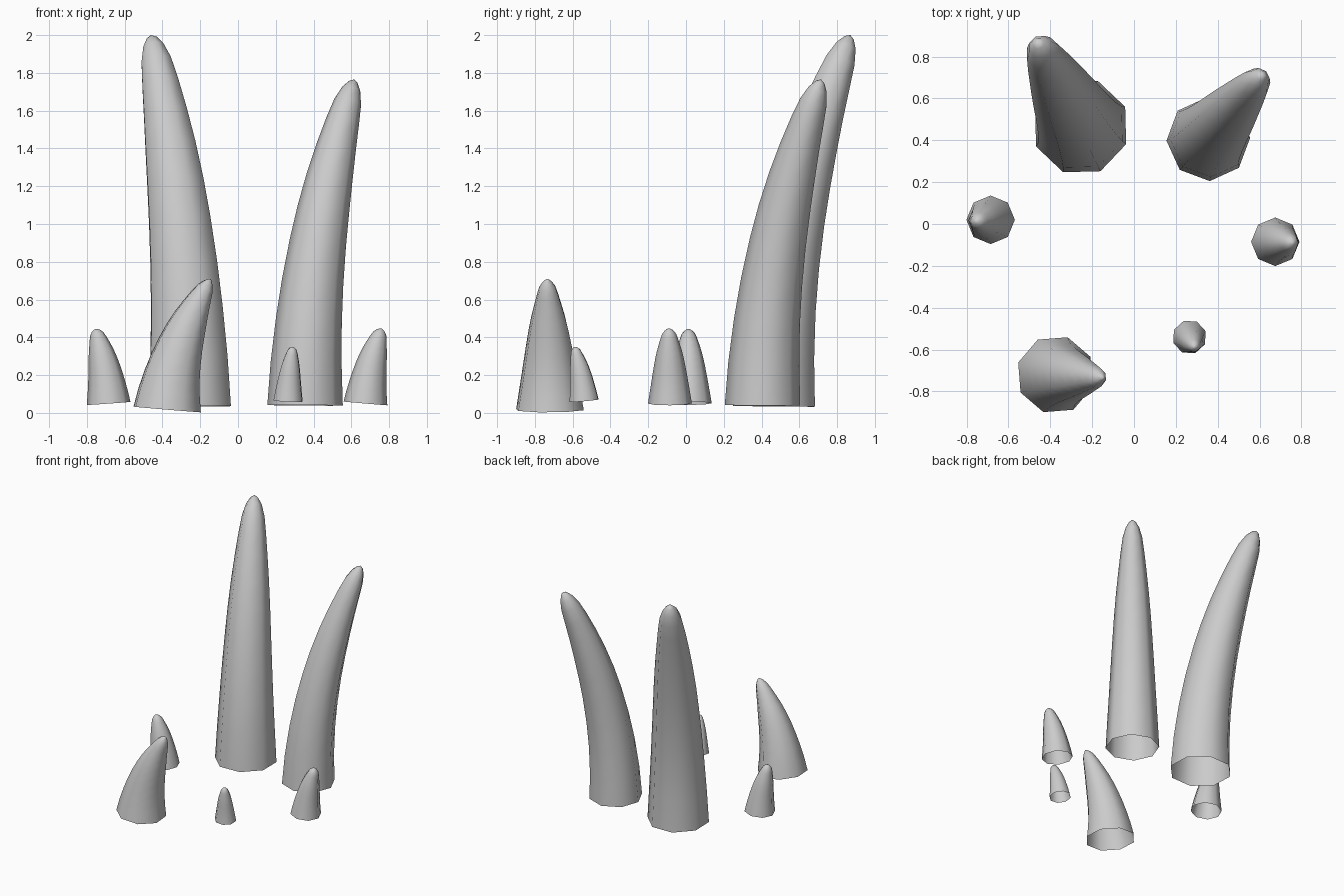
import bpy
import bmesh
from math import cos, sin, radians, tau
from mathutils import Vector

SIDES = 8

# Taper shared by all horns: (share of height, share of base radius)
TAPER = [(0, 1), (0.13, 0.94), (0.26, 0.875), (0.38, 0.815), (0.5, 0.75),
         (0.6, 0.69), (0.7, 0.615), (0.79, 0.53), (0.87, 0.445),
         (0.93, 0.365), (0.97, 0.25), (0.992, 0.12)]

cube = bpy.data.objects.get("Cube")
if cube:
    bpy.data.objects.remove(cube, do_unlink=True)

grey = bpy.data.materials.new("plain grey")
grey.use_nodes = True
colour = (0.6, 0.6, 0.6, 1)
grey.diffuse_color = colour
grey.node_tree.nodes["Principled BSDF"].inputs["Base Color"].default_value = colour


def horn(name, base, tip, radius, turn, slant, thin):
    """Curved, tapering, open-bottomed horn; slant is the straight share of its lean."""
    base, tip = Vector(base), Vector(tip)
    span = tip - base
    lean = Vector((span.x, span.y, 0))
    bm = bmesh.new()
    rings = []
    for u, width in TAPER:
        centre = base + lean * (slant * u + (1 - slant) * u * u)
        centre.z += span.z * u
        tangent = lean * (slant + 2 * (1 - slant) * u) + Vector((0, 0, span.z))
        tilt = Vector((0, 0, 1)).rotation_difference(tangent)
        r = radius * width ** thin
        ring = []
        for i in range(SIDES):
            a = radians(turn) + tau * i / SIDES
            ring.append(bm.verts.new(centre + tilt @ Vector((r * cos(a), r * sin(a), 0))))
        rings.append(ring)
    # Side walls
    for low, high in zip(rings, rings[1:]):
        for i in range(SIDES):
            j = (i + 1) % SIDES
            bm.faces.new((low[i], low[j], high[j], high[i]))
    # Rounded point
    point = bm.verts.new(tip)
    for i in range(SIDES):
        bm.faces.new((rings[-1][i], rings[-1][(i + 1) % SIDES], point))
    for face in bm.faces:
        face.smooth = True
    mesh = bpy.data.meshes.new(name)
    bm.to_mesh(mesh)
    bm.free()
    mesh.materials.append(grey)
    bpy.context.collection.objects.link(bpy.data.objects.new(name, mesh))


# Two tall horns at the back
horn("back_right_horn", (-0.255, 0.465, 0.035), (-0.46, 0.87, 2.0), 0.233, 24, 0.05, 1)
horn("back_left_horn", (0.355, 0.405, 0.04), (0.615, 0.715, 1.765), 0.2, 2, 0.05, 1)
# Medium horn at the front
horn("front_right_horn", (-0.375, -0.72, 0.018), (-0.145, -0.735, 0.71), 0.188, 27, 0.25, 1.4)
# Small horns at the sides and front
horn("side_right_horn", (-0.685, 0.02, 0.05), (-0.755, 0.012, 0.445), 0.116, 0, 0.4, 1.15)
horn("side_left_horn", (0.675, -0.085, 0.05), (0.76, -0.09, 0.447), 0.116, 0, 0.4, 1.15)
horn("front_left_horn", (0.265, -0.54, 0.065), (0.29, -0.59, 0.35), 0.082, 20, 0.5, 1.15)
